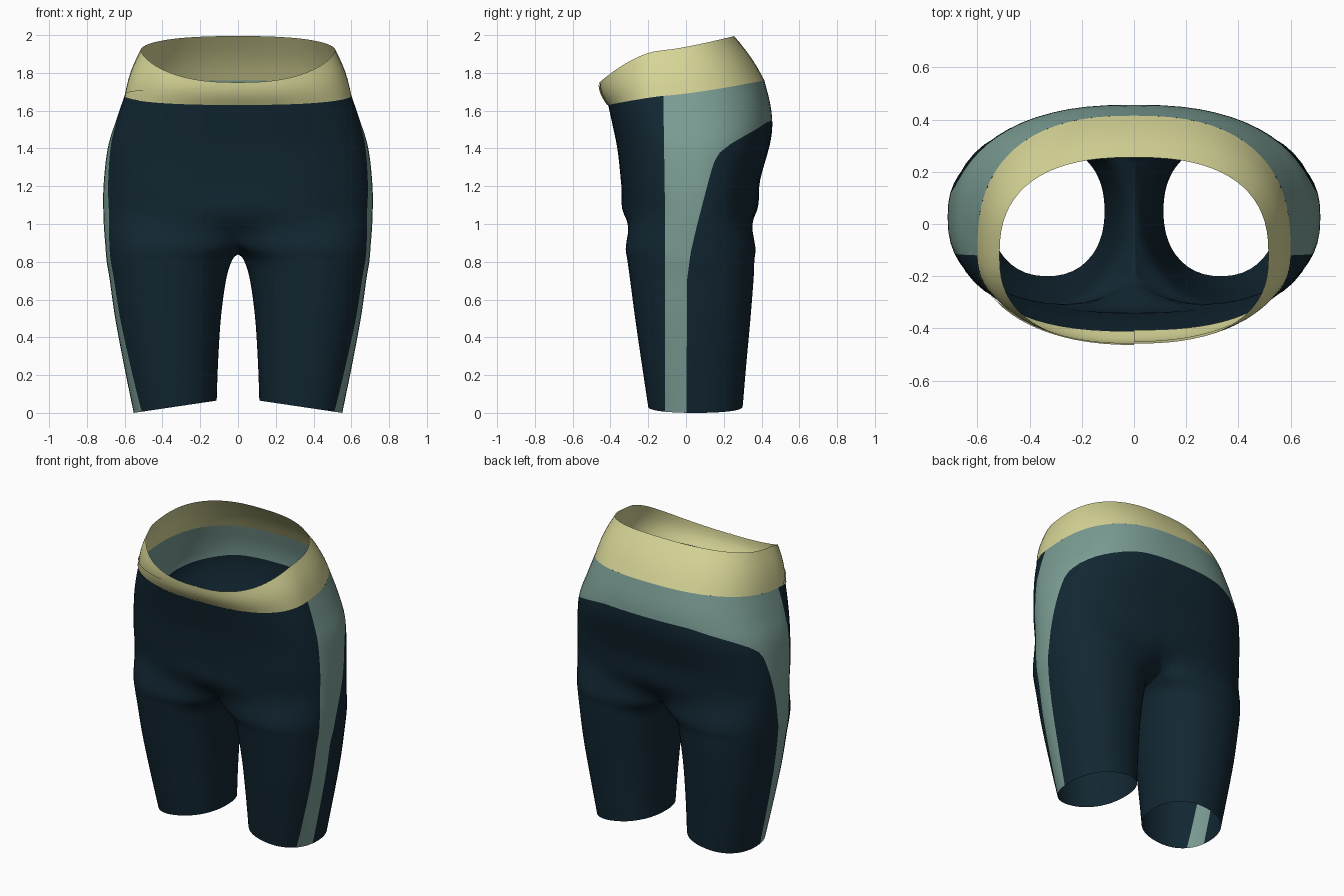
import bpy, bmesh, math

if "Cube" in bpy.data.objects:
    bpy.data.objects.remove(bpy.data.objects["Cube"])

def mat(name, rgb):
    m = bpy.data.materials.new(name)
    m.diffuse_color = (*rgb, 1)
    m.use_nodes = True
    m.node_tree.nodes["Principled BSDF"].inputs["Base Color"].default_value = m.diffuse_color
    return m

NAVY = mat("dark navy", (0.006, 0.020, 0.032))
TEAL = mat("grey teal", (0.20, 0.34, 0.30))
SAND = mat("pale yellow", (0.68, 0.67, 0.31))

M, K, SUB = 32, 16, 5          # outer columns, inner columns, rows per key ring
PHI = math.radians(50)         # how far the outer columns wrap round the leg

def spow(v, p):
    return math.copysign(abs(v) ** p, v)

def torso_point(t, X, yf, yc, yb, zf, zs, zb, p=1.0):
    """Point on a tilted, squarish hip ring; t = 0 front centre, pi back centre."""
    s, c = math.sin(t), math.cos(t)
    e = spow(c, 0.8)
    y = yc - e * ((yc - yf) if c > 0 else (yb - yc))
    z = zs + ((zf - zs) * c ** p if c > 0 else (zb - zs) * -c)
    return (X * spow(s, 0.8), y, z)

def leg_ring(zo, xo, xi, yf, yb, zi, crotch=False):
    """Closed leg ring: outer columns first, then the inner leg."""
    cx, cy, ry = (xo + xi) / 2, (yf + yb) / 2, (yb - yf) / 2
    ri = cx / math.sin(PHI) ** 0.9 + 1e-4 if crotch else cx - xi
    pts = []
    for j in range(M + K):
        if j <= M:
            a = -PHI + j / M * (math.pi + 2 * PHI)
        else:
            a = math.pi + PHI + (j - M) / K * (math.pi - 2 * PHI)
        s = spow(math.sin(a), 0.9)
        x = max(0, cx + s * (xo - cx if s > 0 else ri))
        y = cy - ry * spow(math.cos(a), 0.9)
        z = zo + (zi - zo) * (xo - x) / (xo - xi)
        if crotch and j > M:
            z = 0.84 + (zi - 0.84) * min(1, ((y - cy) / (ry * math.cos(PHI) ** 0.9)) ** 2)
        pts.append((x, y, z))
    return pts

def spline(p0, p1, p2, p3, t):
    return [0.5 * (2 * b + (c - a) * t + (2 * a - 5 * b + 4 * c - d) * t * t
                   + (3 * b - a - 3 * c + d) * t ** 3) for a, b, c, d in zip(p0, p1, p2, p3)]

def make(name, bm, mats):
    me = bpy.data.meshes.new(name)
    bmesh.ops.recalc_face_normals(bm, faces=bm.faces)
    for f in bm.faces:
        f.smooth = True
    bm.to_mesh(me)
    bm.free()
    for m in mats:
        me.materials.append(m)
    ob = bpy.data.objects.new(name, me)
    bpy.context.collection.objects.link(ob)
    return ob

# Key rings from the waist seam down to the hem
WAIST = (0.60, -0.412, -0.10, 0.415, 1.63, 1.68, 1.76)
TORSO = [WAIST,
         (0.645, -0.390, -0.06, 0.452, 1.53, 1.55, 1.60),
         (0.690, -0.362, -0.01, 0.450, 1.39, 1.40, 1.45),
         (0.712, -0.342, 0.02, 0.392, 1.20, 1.20, 1.23),
         (0.712, -0.328, 0.03, 0.372, 1.05, 1.03, 1.06)]
LEGS = [(0.80, 0.695, 0.03, -0.31, 0.362, 0.81),
        (0.71, 0.680, 0.062, -0.297, 0.358, 0.71),
        (0.50, 0.650, 0.09, -0.27, 0.342, 0.51),
        (0.25, 0.603, 0.105, -0.235, 0.32, 0.28),
        (0.00, 0.552, 0.113, -0.20, 0.30, 0.065)]
rings = [[torso_point(j / M * math.pi, *r) for j in range(M + 1)] for r in TORSO]
C = len(rings)                 # index of the crotch ring
rings.append(leg_ring(0.88, 0.702, 0.0, -0.318, 0.366, 0.90, True))
rings += [leg_ring(*r) for r in LEGS]

# Right half of the shorts
bm = bmesh.new()
grid = []
last = len(rings) - 1
for i in range(last * SUB + 1):
    k, t = min(i // SUB, last - 1), i / SUB - min(i // SUB, last - 1)
    row = []
    for j in range(M + 1 if i < C * SUB else M + K):
        lo = 0 if j <= M else C
        q = [rings[min(max(n, lo), last)][j] for n in (k - 1, k, k + 1, k + 2)]
        x, y, z = spline(*q, t)
        row.append(bm.verts.new((max(0, x), y, z)))
    grid.append(row)
for i in range(last * SUB):
    a, b = grid[i], grid[i + 1]
    n = M if i < C * SUB else M + K
    for j in range(n):
        bm.faces.new((a[j], a[(j + 1) % len(a)], b[(j + 1) % len(b)], b[j]))

# Side panel and back yoke: cut the edges of the panel into the faces
EDGE = [(-1, 0.0), (0.70, 0.005), (0.85, 0.025), (1.0, 0.06), (1.2, 0.112), (1.32, 0.145),
        (1.37, 0.17), (1.41, 0.215), (1.45, 0.28), (1.50, 0.37), (1.56, 0.46), (1.58, 0.7), (3, 0.8)]

def front_edge(p):
    return p.y + 0.11 + 0.015 * max(0, p.z - 1)

def back_edge(p):
    for (z0, y0), (z1, y1) in zip(EDGE, EDGE[1:]):
        if z0 <= p.z <= z1:
            return y0 + (y1 - y0) * (p.z - z0) / (z1 - z0) - p.y

def on_panel(p):
    return p.x > 0.3 or p.z > 1.2

for fn in (front_edge, back_edge):
    new = []
    for e in list(bm.edges):
        a, b = e.verts
        fa, fb = fn(a.co), fn(b.co)
        if fa * fb < 0 and on_panel(a.co):
            new.append(bmesh.utils.edge_split(e, a, fa / (fa - fb))[1])
    bmesh.ops.connect_verts(bm, verts=new)
for f in bm.faces:
    p = f.calc_center_median()
    f.material_index = int(on_panel(p) and front_edge(p) > 0 and back_edge(p) > 0)
shorts = make("shorts_body", bm, [NAVY, TEAL])
mir = shorts.modifiers.new("mirror", "MIRROR")
mir.merge_threshold = 0.0005

# Waistband: tilted ring that dips to a shallow V in front
TOP = (0.515, -0.458, -0.12, 0.255, 1.75, 1.92, 1.995)

def band_point(a, s, off=0.0):
    t = abs(a)
    lo, hi = torso_point(t, *WAIST), torso_point(t, *TOP, 1.35)
    x, y, z = (u + (v - u) * s for u, v in zip(lo, hi))
    r = math.hypot(x, y)
    bulge = off + 0.012 * math.sin(math.pi * s)
    return (math.copysign(x, a) * (1 + bulge / r), y * (1 + bulge / r), z)

def strip(name, a0, a1, n, height, off):
    bm = bmesh.new()
    g = [[bm.verts.new(band_point(a0 + (a1 - a0) * i / n, height(i / n) * j / 6, off(i / n)))
          for j in range(7)] for i in range(n + 1)]
    for p, q in zip(g, g[1:]):
        for j in range(6):
            bm.faces.new((p[j], q[j], q[j + 1], p[j + 1]))
    bmesh.ops.remove_doubles(bm, verts=bm.verts, dist=0.0002)
    return make(name, bm, [SAND])

strip("waistband", -math.pi, math.pi, 72, lambda u: 1, lambda u: 0)

# Crossed front flaps, one outside and one inside the band
for name, side, off in (("outer_flap", -1, 0.006), ("inner_flap", 1, -0.006)):
    strip(name, 0, side * math.radians(80), 20,
          lambda u: 1 - 0.9 * u ** 0.7, lambda u, o=off: o)
